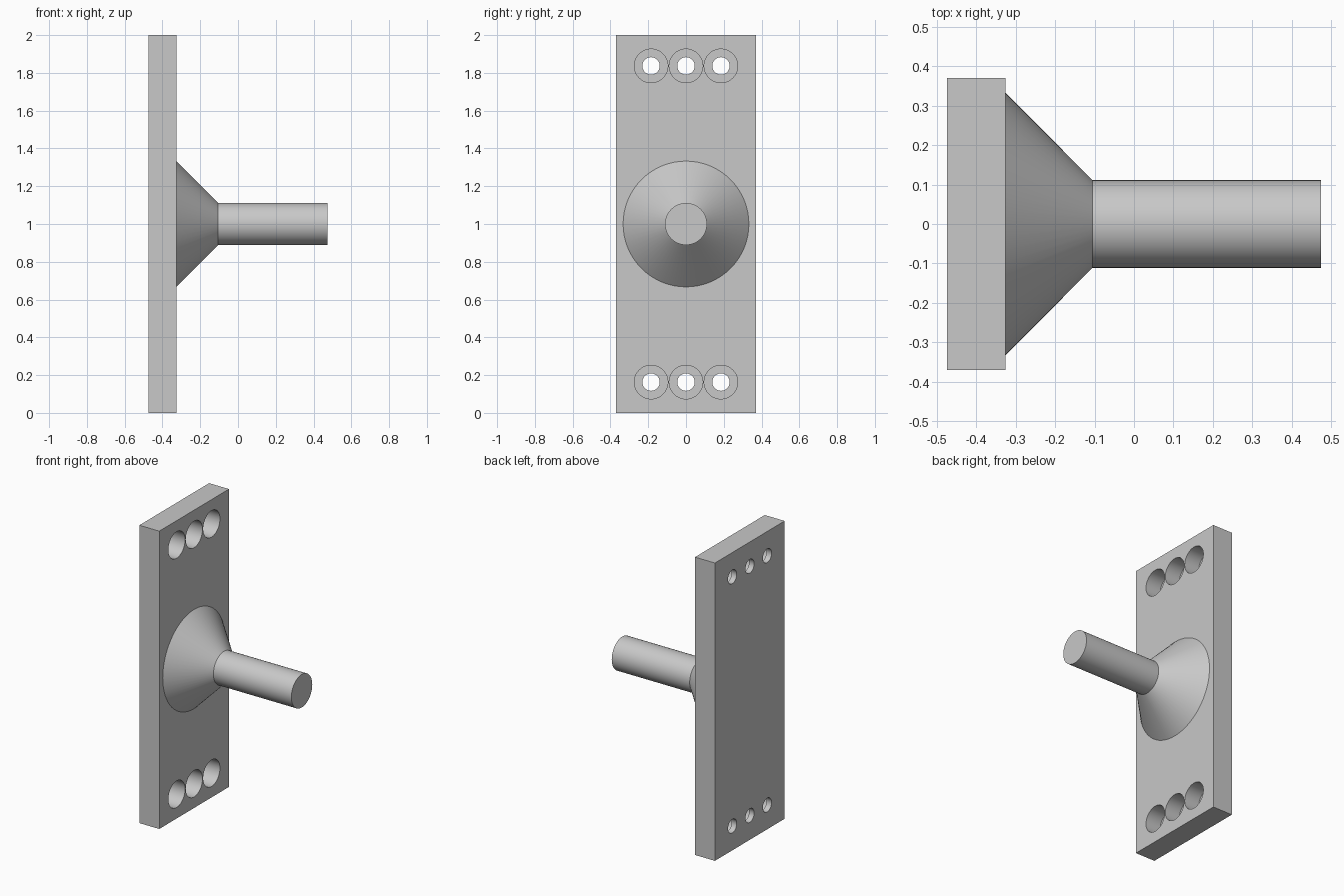
import bpy
import bmesh
import math
from mathutils import Matrix

cube = bpy.data.objects.get("Cube")
if cube:
    bpy.data.objects.remove(cube, do_unlink=True)

BACK, FACE, NECK, TIP = -0.474, -0.326, -0.105, 0.474   # stations along x
HALF_WIDTH, HEIGHT, MID = 0.37, 2.0, 1.0

steel = bpy.data.materials.new("plain_grey")
steel.use_nodes = True
steel.diffuse_color = (0.58, 0.58, 0.58, 1)
steel.node_tree.nodes["Principled BSDF"].inputs["Base Color"].default_value = (0.58, 0.58, 0.58, 1)


def add_round(bm, x0, x1, r0, r1, y, z, segments=64):
    """Cone or cylinder lying along x."""
    place = Matrix.Translation(((x0 + x1) / 2, y, z)) @ Matrix.Rotation(math.pi / 2, 4, 'Y')
    bmesh.ops.create_cone(bm, cap_ends=True, segments=segments, radius1=r0,
                          radius2=r1, depth=x1 - x0, matrix=place)


def finish(name, bm):
    mesh = bpy.data.meshes.new(name)
    bm.to_mesh(mesh)
    bm.free()
    mesh.materials.append(steel)
    obj = bpy.data.objects.new(name, mesh)
    bpy.context.collection.objects.link(obj)
    return obj


def select_only(obj):
    bpy.ops.object.select_all(action='DESELECT')
    obj.select_set(True)
    bpy.context.view_layer.objects.active = obj


def drill(target, x0, x1, radius):
    """Cut the two rows of three bolt holes between x0 and x1."""
    bm = bmesh.new()
    for z in (0.163, HEIGHT - 0.163):
        for y in (-0.185, 0, 0.185):
            add_round(bm, x0, x1, radius, radius, y, z, 48)
    cutter = finish("hole_cutter", bm)
    cutter.hide_render = True
    mod = target.modifiers.new("holes", 'BOOLEAN')
    mod.object = cutter
    mod.solver = 'EXACT'
    select_only(target)
    bpy.ops.object.modifier_apply(modifier=mod.name)
    bpy.data.objects.remove(cutter, do_unlink=True)


# Mounting plate with counterbored bolt holes
bm = bmesh.new()
bmesh.ops.create_cube(bm, size=1, matrix=Matrix.Translation(((BACK + FACE) / 2, 0, MID))
                      @ Matrix.Diagonal((FACE - BACK, 2 * HALF_WIDTH, HEIGHT, 1)))
plate = finish("mounting_plate", bm)
drill(plate, FACE - 0.111, FACE + 0.1, 0.089)
drill(plate, BACK - 0.1, FACE + 0.1, 0.046)

# Conical boss
bm = bmesh.new()
add_round(bm, FACE, NECK, 0.333, 0.111, 0, MID)
boss = finish("conical_boss", bm)

# Round rod
bm = bmesh.new()
add_round(bm, NECK, TIP, 0.111, 0.111, 0, MID)
rod = finish("rod", bm)

for part in (plate, boss, rod):
    select_only(part)
    bpy.ops.object.shade_smooth_by_angle(angle=math.radians(30))
